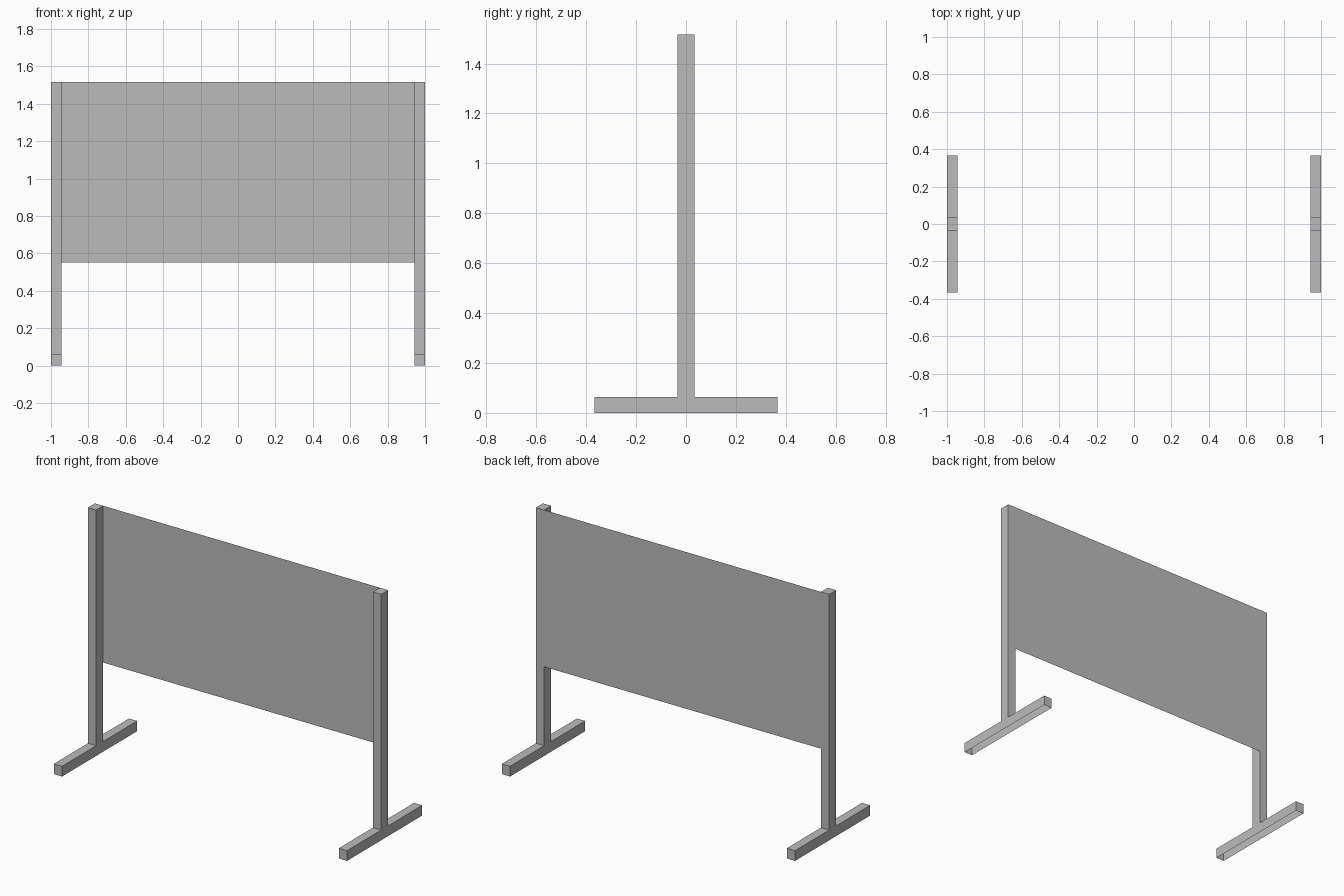
import bpy
import bmesh

cube = bpy.data.objects.get("Cube")
if cube:
    bpy.data.objects.remove(cube, do_unlink=True)

HEIGHT = 1.516
HALF_WIDTH = 1.0
POST_WIDTH = 0.056
POST_HALF = 0.034
FOOT_HALF = 0.366
FOOT_TOP = 0.063
PANEL_BOTTOM = 0.55

grey = bpy.data.materials.new("plain_grey")
grey.use_nodes = True
colour = (0.5, 0.5, 0.5, 1)
grey.diffuse_color = colour
grey.node_tree.nodes["Principled BSDF"].inputs["Base Color"].default_value = colour


def finish(name, bm):
    mesh = bpy.data.meshes.new(name)
    bm.to_mesh(mesh)
    bm.free()
    mesh.materials.append(grey)
    obj = bpy.data.objects.new(name, mesh)
    bpy.context.collection.objects.link(obj)
    return obj


def stand(name, x0, x1):
    """Upright post on a crosswise foot: a T profile extruded along x."""
    half = [(FOOT_HALF, 0), (FOOT_HALF, FOOT_TOP),
            (POST_HALF, FOOT_TOP), (POST_HALF, HEIGHT)]
    outline = half + [(-y, z) for y, z in reversed(half)]
    bm = bmesh.new()
    face = bm.faces.new([bm.verts.new((x0, y, z)) for y, z in outline])
    side = bmesh.ops.extrude_face_region(bm, geom=[face], use_keep_orig=True)
    moved = [v for v in side["geom"] if isinstance(v, bmesh.types.BMVert)]
    bmesh.ops.translate(bm, verts=moved, vec=(x1 - x0, 0, 0))
    bmesh.ops.recalc_face_normals(bm, faces=bm.faces)
    # The foot is a hollow channel, open underneath
    under = [f for f in bm.faces if all(v.co.z < 0.001 for v in f.verts)]
    bmesh.ops.delete(bm, geom=under, context='FACES_ONLY')
    return finish(name, bm)


# Two stands
inner = HALF_WIDTH - POST_WIDTH
stand("left_stand", inner, HALF_WIDTH)
stand("right_stand", -HALF_WIDTH, -inner)

# Thin board flush with the back of the posts
bm = bmesh.new()
corners = [(inner, PANEL_BOTTOM), (-inner, PANEL_BOTTOM),
           (-inner, HEIGHT), (inner, HEIGHT)]
bm.faces.new([bm.verts.new((x, POST_HALF, z)) for x, z in corners])
finish("board_panel", bm)
